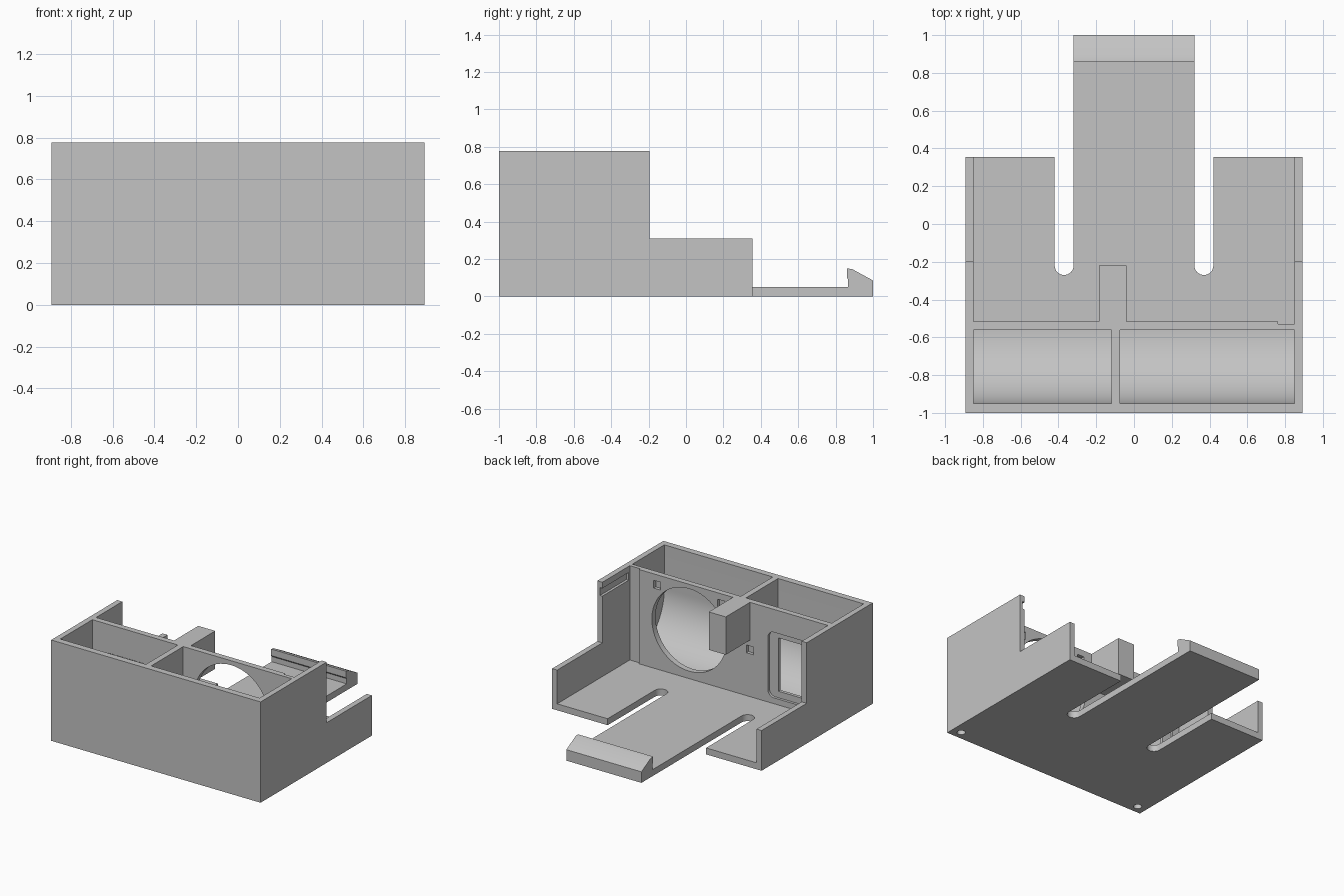
import bpy, bmesh, math
from mathutils import Vector

if "Cube" in bpy.data.objects:
    bpy.data.objects.remove(bpy.data.objects["Cube"], do_unlink=True)

grey = bpy.data.materials.new("plain grey")
grey.use_nodes = True
grey.diffuse_color = (0.55, 0.55, 0.55, 1)
grey.node_tree.nodes["Principled BSDF"].inputs["Base Color"].default_value = (0.55, 0.55, 0.55, 1)

# Which coordinates a 2D outline fills when extruded along each axis
PLACE = {
    "x": lambda a, b, d: (d, a, b),
    "y": lambda a, b, d: (a, d, b),
    "z": lambda a, b, d: (a, b, d),
}


def prism(name, outline, axis, lo, hi):
    """Extrude a closed outline along an axis."""
    bm = bmesh.new()
    verts = [bm.verts.new(PLACE[axis](a, b, lo)) for a, b in outline]
    face = bm.faces.new(verts)
    grown = bmesh.ops.extrude_face_region(bm, geom=[face])
    moved = [g for g in grown["geom"] if isinstance(g, bmesh.types.BMVert)]
    bmesh.ops.translate(bm, verts=moved, vec=Vector(PLACE[axis](0, 0, hi - lo)))
    bmesh.ops.recalc_face_normals(bm, faces=bm.faces)
    mesh = bpy.data.meshes.new(name)
    bm.to_mesh(mesh)
    bm.free()
    mesh.materials.append(grey)
    obj = bpy.data.objects.new(name, mesh)
    bpy.context.collection.objects.link(obj)
    return obj


def rect(a0, a1, b0, b1):
    return [(a0, b0), (a1, b0), (a1, b1), (a0, b1)]


def arc(ca, cb, r, start, end, n):
    angles = [math.radians(start + (end - start) * i / n) for i in range(n + 1)]
    return [(ca + r * math.cos(t), cb + r * math.sin(t)) for t in angles]


def circle(ca, cb, r, n):
    return arc(ca, cb, r, 0, 360, n)[:-1]


def round_rect(a0, a1, b0, b1, r):
    return (arc(a1 - r, b1 - r, r, 0, 90, 6) + arc(a0 + r, b1 - r, r, 90, 180, 6)
            + arc(a0 + r, b0 + r, r, 180, 270, 6) + arc(a1 - r, b0 + r, r, 270, 360, 6))


def combine(target, tool, operation="DIFFERENCE"):
    tool.hide_render = True
    mod = target.modifiers.new("cut", "BOOLEAN")
    mod.operation = operation
    mod.solver = "EXACT"
    mod.object = tool
    bpy.context.view_layer.objects.active = target
    bpy.ops.object.modifier_apply(modifier=mod.name)
    bpy.data.objects.remove(tool, do_unlink=True)


W, TOP, FLOOR, INNER = 0.893, 0.777, 0.05, 0.85
WALL_BACK, WALL_FRONT = -0.515, -0.56

# Stepped body with the clip hook at the end of the tongue
body = prism("enclosure_body", [
    (-1, 0), (1, 0), (1, 0.085), (0.89, 0.145), (0.86, 0.15), (0.86, 0.1),
    (0.867, 0.09), (0.867, FLOOR), (0.355, FLOOR), (0.355, 0.31),
    (-0.195, 0.31), (-0.195, TOP), (-1, TOP)], "x", -W, W)

# Open rear bay
combine(body, prism("bay_cutter", rect(WALL_BACK, 0.5, FLOOR, 1), "x", -INNER, INNER))

# Two front compartments with a curved floor
R = WALL_FRONT + 0.95
scoop = [(-0.95, 1)] + arc(WALL_FRONT, FLOOR + R, R, 180, 270, 32) + [(WALL_FRONT, 1)]
for x0, x1 in ((-INNER, -0.12), (-0.075, INNER)):
    combine(body, prism("compartment_cutter", scoop, "x", x0, x1))

# Tongue slots with rounded ends, and the space beside the tongue
for s in (1, -1):
    plan = [(0.32, 2)] + arc(0.37, -0.22, 0.05, 180, 360, 16) + [(0.42, 0.355), (2, 0.355), (2, 2)]
    combine(body, prism("slot_cutter", [(s * a, b) for a, b in plan], "z", -1, 2))
    # Blind screw holes underneath
    combine(body, prism("screw_cutter", circle(s * 0.818, -0.935, 0.03, 20), "z", -0.1, 0.12))

# Round opening and recessed window in the inner wall
combine(body, prism("round_cutter", circle(0.334, 0.425, 0.318, 64), "y", -0.6, -0.48))
combine(body, prism("recess_cutter", round_rect(-0.79, -0.338, 0.095, 0.6, 0.05),
                    "y", WALL_BACK - 0.02, -0.48))
combine(body, prism("window_cutter", rect(-0.714, -0.414, 0.145, 0.556), "y", -0.6, -0.48))

# Small square pockets
for x, z in ((0.606, 0.697), (0.062, 0.697), (-0.185, 0.41)):
    combine(body, prism("pocket_cutter", rect(x - 0.03, x + 0.03, z - 0.03, z + 0.03),
                        "y", WALL_BACK - 0.025, -0.48))

# Shallow corner channel and side groove
combine(body, prism("channel_cutter", rect(0.762, INNER, -0.53, -0.5), "z", FLOOR, 1))
combine(body, prism("groove_cutter", rect(-0.515, 0, 0.67, 0.73), "x", 0.8, INNER + 0.02))

# Support block on the inner wall
combine(body, prism("support_block", rect(-0.185, -0.04, 0.485, TOP), "y", -0.54, -0.22), "UNION")

# Smooth curves, sharp corners
body.data.shade_smooth()
body.data.set_sharp_from_angle(angle=math.radians(25))
